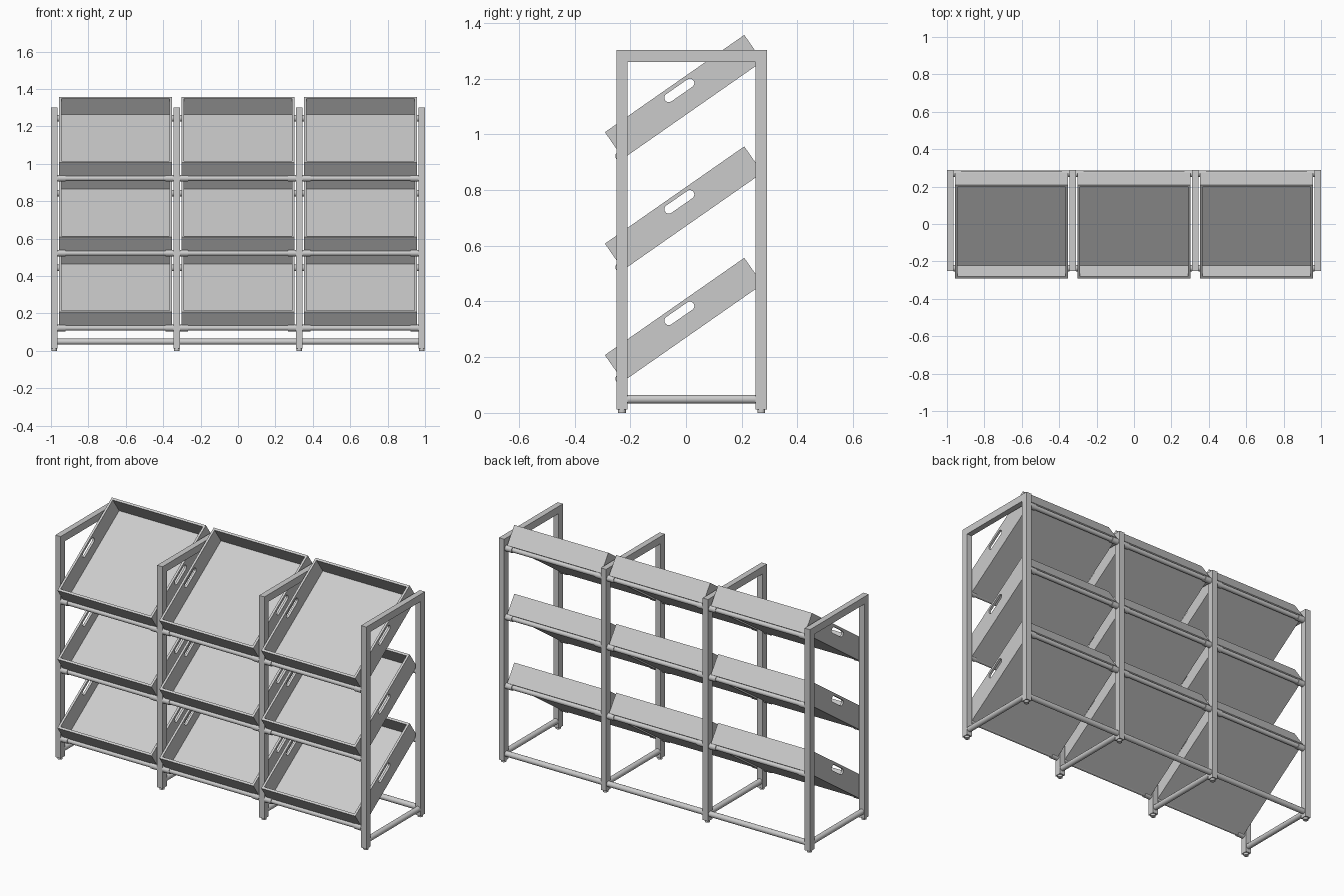
import bpy, bmesh, math
from mathutils import Matrix, Vector

if "Cube" in bpy.data.objects:
    bpy.data.objects.remove(bpy.data.objects["Cube"])

POSTS = [-0.983, -0.3277, 0.3277, 0.983]   # x of the four upright frames
FRONT, BACK = -0.23, 0.27                  # y of front and back posts
PW, PD = 0.034, 0.04                       # post width and depth


def add(name, mesh):
    ob = bpy.data.objects.new(name, mesh)
    bpy.context.collection.objects.link(ob)
    return ob


def box(name, x0, x1, y0, y1, z0, z1):
    bm = bmesh.new()
    m = Matrix.Translation(((x0 + x1) / 2, (y0 + y1) / 2, (z0 + z1) / 2))
    m = m @ Matrix.Diagonal((x1 - x0, y1 - y0, z1 - z0, 1))
    bmesh.ops.create_cube(bm, size=1, matrix=m)
    me = bpy.data.meshes.new(name)
    bm.to_mesh(me)
    bm.free()
    return add(name, me)


def rod(name, a, b, r, sides=20):
    a, b = Vector(a), Vector(b)
    bm = bmesh.new()
    m = Matrix.Translation((a + b) / 2) @ (b - a).to_track_quat('Z', 'Y').to_matrix().to_4x4()
    bmesh.ops.create_cone(bm, cap_ends=True, segments=sides, radius1=r, radius2=r,
                          depth=(b - a).length, matrix=m)
    for f in bm.faces:
        f.smooth = len(f.verts) == 4
    for e in bm.edges:
        e.smooth = all(f.smooth for f in e.link_faces)
    me = bpy.data.meshes.new(name)
    bm.to_mesh(me)
    bm.free()
    return add(name, me)


# Upright frames with feet, top bar and floor bar
for x in POSTS:
    l, r = x - PW / 2, x + PW / 2
    for side, y in (("front", FRONT), ("back", BACK)):
        box(side + "_post", l, r, y - PD / 2, y + PD / 2, 0.012, 1.26)
        rod(side + "_foot", (x, y, 0), (x, y, 0.013), 0.014)
    box("top_bar", l, r, FRONT - PD / 2, BACK + PD / 2, 1.26, 1.302)
    rod("floor_side_bar", (x, FRONT + 0.02, 0.049), (x, BACK - 0.02, 0.049), 0.016)

# Long rails between frames, with sleeve joints at each post
for i in range(3):
    a, b = POSTS[i] + PW / 2, POSTS[i + 1] - PW / 2
    rod("floor_back_rail", (a, BACK, 0.049), (b, BACK, 0.049), 0.016)
    for k in range(3):
        for side, y, z in (("front", -0.236, 0.122), ("back", 0.268, 0.443)):
            z += 0.4 * k
            rod(side + "_tray_rail", (a, y, z), (b, y, z), 0.0135)
            for s0, s1 in ((a, a + 0.043), (b - 0.043, b)):
                rod(side + "_rail_sleeve", (s0, y, z), (s1, y, z), 0.0175)

# Tray: open box with thin walls
W, L, H = 0.605, 0.61, 0.115
tray = box("tray_blank", -W / 2, W / 2, -L / 2, L / 2, -H, 0)
bm = bmesh.new()
bm.from_mesh(tray.data)
top = max(bm.faces, key=lambda f: f.calc_center_median().z)
bmesh.ops.inset_region(bm, faces=[top], thickness=0.013, use_even_offset=True)
inner = bmesh.ops.extrude_discrete_faces(bm, faces=[top])["faces"][0]
bmesh.ops.translate(bm, verts=inner.verts, vec=(0, 0, -0.103))
bmesh.ops.recalc_face_normals(bm, faces=bm.faces)
bm.to_mesh(tray.data)
bm.free()

# Rounded handle slot cutter, through both side walls
bm = bmesh.new()
ring = []
for i in range(20):
    t = math.pi * (i if i < 10 else i - 1) / 9
    c = 0.046 if i < 10 else -0.046
    ring.append(bm.verts.new((-0.5, c + 0.016 * math.sin(t), -0.03 + 0.016 * math.cos(t))))
face = bm.faces.new(ring)
ext = bmesh.ops.extrude_face_region(bm, geom=[face])["geom"]
bmesh.ops.translate(bm, verts=[v for v in ext if isinstance(v, bmesh.types.BMVert)], vec=(1, 0, 0))
bmesh.ops.recalc_face_normals(bm, faces=bm.faces)
me = bpy.data.meshes.new("slot_cutter")
bm.to_mesh(me)
bm.free()
cutter = add("slot_cutter", me)
cutter.hide_render = True
mod = tray.modifiers.new("slots", 'BOOLEAN')
mod.operation, mod.object, mod.solver = 'DIFFERENCE', cutter, 'EXACT'
bpy.context.view_layer.update()
tray_mesh = bpy.data.meshes.new_from_object(tray.evaluated_get(bpy.context.evaluated_depsgraph_get()))
bpy.data.objects.remove(tray)
bpy.data.objects.remove(cutter)

# Three rows of three tilted trays
for k in range(3):
    for x in (-0.655, 0, 0.655):
        ob = add("tray", tray_mesh)
        ob.location = (x, -0.041, 0.382 + 0.4 * k)
        ob.rotation_euler = (math.radians(34.9), 0, 0)
